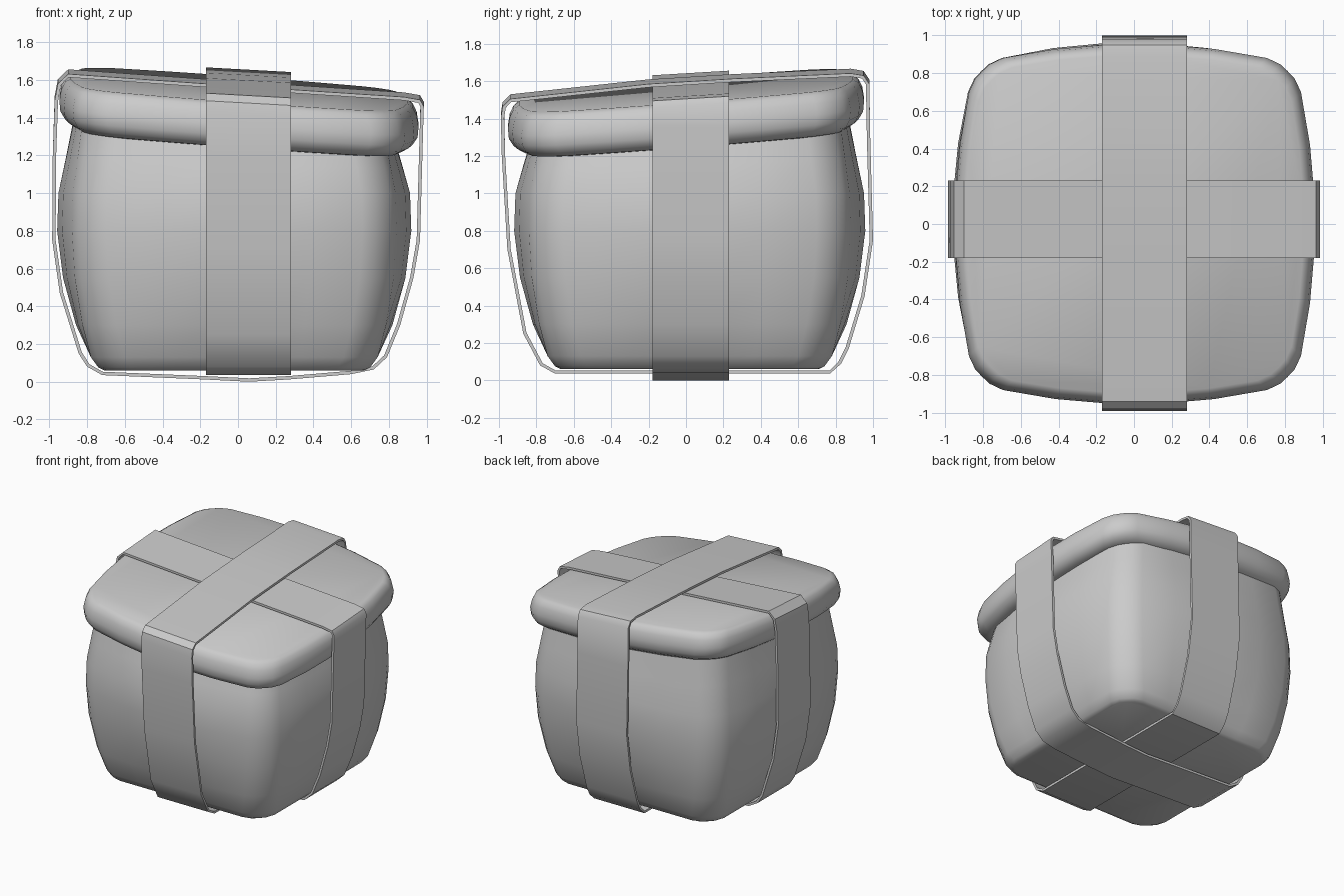
import bpy, bmesh

if "Cube" in bpy.data.objects:
    bpy.data.objects.remove(bpy.data.objects["Cube"])

SX, SY = -0.073, 0.077   # tilt of the lid along x and y


def plan_ring(m, c):
    """Rounded square with bulging sides: m = side middle, c = corner."""
    e, w = min(m, c + 0.07), c - 0.11
    side = [(m - (m - e) * s * s, s * w) for s in (-1, -0.6, -0.2, 0.2, 0.6, 1)]
    side += [(c + 0.037, c - 0.04), (c, c), (c - 0.04, c + 0.037)]
    pts = []
    for _ in range(4):
        pts += side
        side = [(-y, x) for x, y in side]
    return pts


def finish(name, bm, angle):
    bmesh.ops.recalc_face_normals(bm, faces=bm.faces)
    me = bpy.data.meshes.new(name)
    bm.to_mesh(me)
    bm.free()
    ob = bpy.data.objects.new(name, me)
    bpy.context.collection.objects.link(ob)
    bpy.context.view_layer.objects.active = ob
    ob.select_set(True)
    bpy.ops.object.shade_smooth_by_angle(angle=angle)
    ob.select_set(False)
    return ob


def loft(name, levels, cx, cy):
    """Stack of plan rings (z, middle, corner, tilt amount), closed at both ends."""
    bm = bmesh.new()
    rings = []
    for z, m, c, k in levels:
        rings.append([bm.verts.new((x + cx, y + cy, z + k * (SX * x + SY * y)))
                      for x, y in plan_ring(m, c)])
    for a, b in zip(rings, rings[1:]):
        for i in range(len(a)):
            j = (i + 1) % len(a)
            bm.faces.new((a[i], a[j], b[j], b[i]))
    bm.faces.new(rings[0][::-1])
    bm.faces.new(rings[-1])
    return finish(name, bm, 0.7)


def ribbon(name, profile, lo, hi, along_x, slope):
    """Thin closed band; profile is its outer outline, sheared on the top side."""
    bm = bmesh.new()
    t = 0.018
    n = len(profile)
    inner = []
    for i in range(n):
        (x0, z0), (x1, z1), (x2, z2) = profile[i - 1], profile[i], profile[(i + 1) % n]
        dx, dz = x2 - x0, z2 - z0
        d = (dx * dx + dz * dz) ** 0.5
        inner.append((x1 + t * dz / d, z1 - t * dx / d))   # outlines run clockwise

    def ring(pts, s):
        out = []
        for (u, z), (_, zo) in zip(pts, profile):
            z += slope * s if zo > 1.4 else 0
            out.append(bm.verts.new((u, s, z) if along_x else (s, u, z)))
        return out
    loops = [ring(profile, lo), ring(profile, hi), ring(inner, hi), ring(inner, lo)]
    for a, b in zip(loops, loops[1:] + loops[:1]):
        for i in range(n):
            j = (i + 1) % n
            bm.faces.new((a[i], a[j], b[j], b[i]))
    return finish(name, bm, 0.6)


# box body: barrel-sided, top follows the lid tilt
loft("box_body", [(0.06, 0.69, 0.64, 0), (0.075, 0.72, 0.66, 0), (0.13, 0.76, 0.69, 0),
                  (0.3, 0.84, 0.735, 0), (0.55, 0.91, 0.775, 0), (0.8, 0.942, 0.79, 0),
                  (1.0, 0.935, 0.785, 0), (1.18, 0.89, 0.76, 0.4),
                  (1.36, 0.845, 0.735, 1)], -0.02, 0.02)

# lid: thick tilted slab with rounded rim
loft("lid", [(1.305, 0.84, 0.72, 1), (1.31, 0.885, 0.75, 1), (1.335, 0.925, 0.785, 1),
             (1.375, 0.95, 0.805, 1), (1.43, 0.955, 0.81, 1), (1.49, 0.945, 0.80, 1),
             (1.53, 0.925, 0.785, 1), (1.55, 0.895, 0.76, 1)], 0.005, 0)

# ribbon running left to right (under the other on top, outermost below)
ribbon("side_ribbon",
       [(-0.985, 0.75), (-0.982, 1.2), (-0.972, 1.5), (-0.955, 1.59), (-0.9, 1.642),
        (0, 1.578), (0.88, 1.52), (0.965, 1.505), (0.985, 1.47), (0.982, 1.36),
        (0.965, 0.75), (0.93, 0.55), (0.86, 0.3), (0.79, 0.13), (0.72, 0.065),
        (0.6, 0.04), (0.27, 0.012), (0.06, 0.0), (-0.18, 0.012), (-0.72, 0.035),
        (-0.8, 0.08), (-0.845, 0.15), (-0.945, 0.47)],
       -0.18, 0.23, True, 0.06)

# ribbon running front to back (over the top)
ribbon("front_ribbon",
       [(-0.955, 0.7), (-0.985, 1.2), (-0.99, 1.42), (-0.98, 1.48), (-0.94, 1.52),
        (-0.2, 1.6), (0.25, 1.628), (0.88, 1.657), (0.95, 1.645), (0.98, 1.6),
        (0.985, 1.3), (1.0, 0.75), (0.955, 0.45), (0.87, 0.17), (0.83, 0.09),
        (0.77, 0.036), (-0.7, 0.036), (-0.78, 0.08), (-0.87, 0.25)],
       -0.17, 0.28, False, -0.055)
